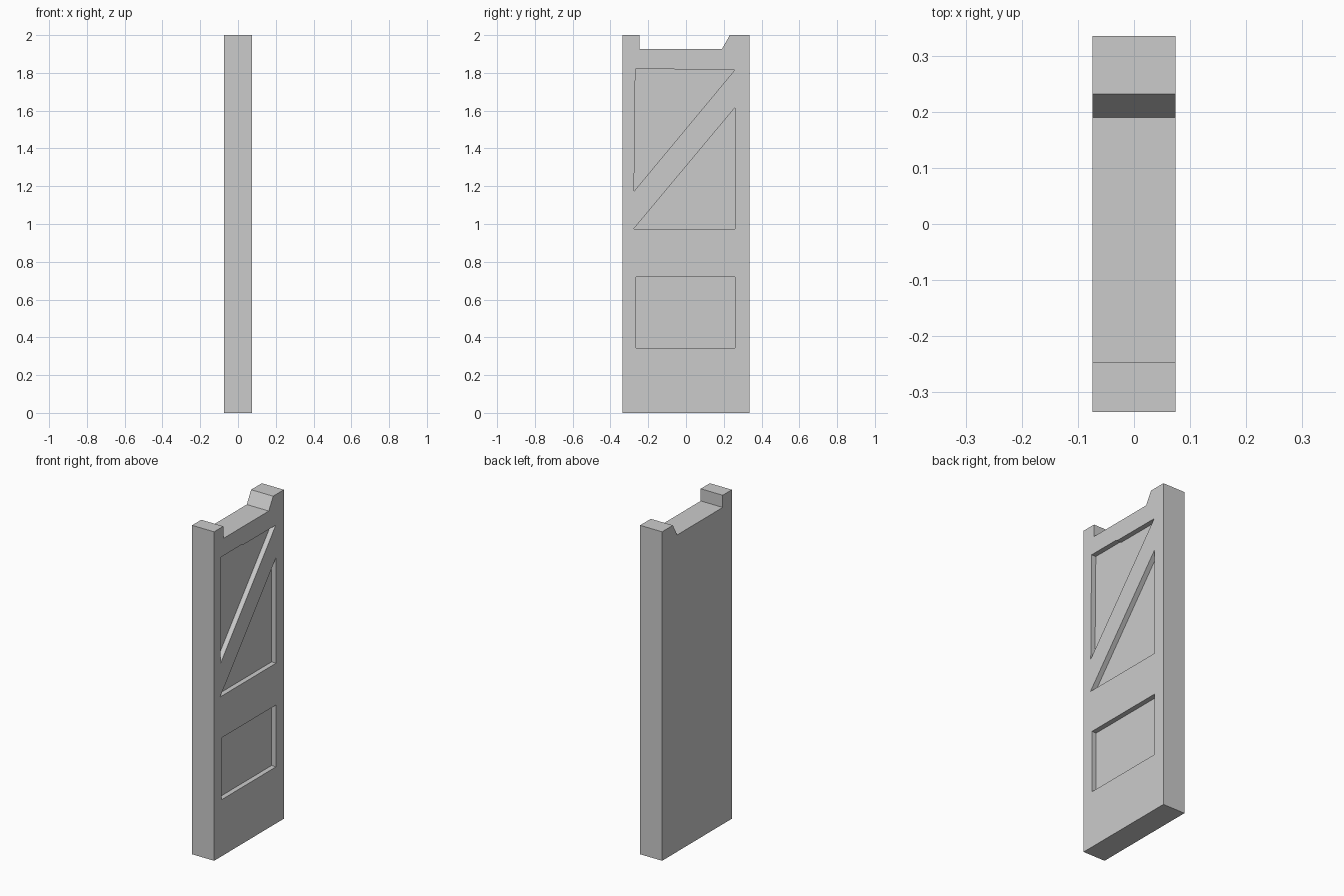
import bpy, bmesh

if "Cube" in bpy.data.objects:
    bpy.data.objects.remove(bpy.data.objects["Cube"])

HALF_T = 0.074   # half thickness along x
RECESS = 0.03    # depth of the sunken panels


def prism(name, profile, x0, x1):
    """Extrude a (y, z) outline from x0 to x1."""
    bm = bmesh.new()
    face = bm.faces.new([bm.verts.new((x0, y, z)) for y, z in profile])
    ext = bmesh.ops.extrude_face_region(bm, geom=[face])
    verts = [g for g in ext["geom"] if isinstance(g, bmesh.types.BMVert)]
    bmesh.ops.translate(bm, verts=verts, vec=(x1 - x0, 0, 0))
    bmesh.ops.recalc_face_normals(bm, faces=bm.faces)
    mesh = bpy.data.meshes.new(name)
    bm.to_mesh(mesh)
    bm.free()
    obj = bpy.data.objects.new(name, mesh)
    bpy.context.collection.objects.link(obj)
    return obj


# Slab with the notched top edge
slab = prism("door_slab", [
    (-0.335, 0), (0.335, 0), (0.335, 2), (0.232, 2), (0.19, 1.926),
    (-0.247, 1.926), (-0.247, 2), (-0.335, 2)], -HALF_T, HALF_T)

# Sunken panels on the +x face: two triangles and a rectangle
panels = {
    "upper_panel": [(-0.275, 1.174), (0.257, 1.814), (-0.055, 1.815),
                    (-0.065, 1.821), (-0.268, 1.821)],
    "middle_panel": [(-0.277, 0.974), (0.26, 0.974), (0.26, 1.617)],
    "lower_panel": [(-0.265, 0.344), (0.26, 0.344), (0.26, 0.72), (-0.265, 0.72)],
}
bpy.context.view_layer.objects.active = slab
for name, outline in panels.items():
    cutter = prism(name + "_cutter", outline, HALF_T - RECESS, HALF_T + 0.05)
    cutter.hide_render = True
    mod = slab.modifiers.new(name, 'BOOLEAN')
    mod.operation = 'DIFFERENCE'
    mod.solver = 'EXACT'
    mod.object = cutter
    bpy.ops.object.modifier_apply(modifier=mod.name)
    bpy.data.objects.remove(cutter)
